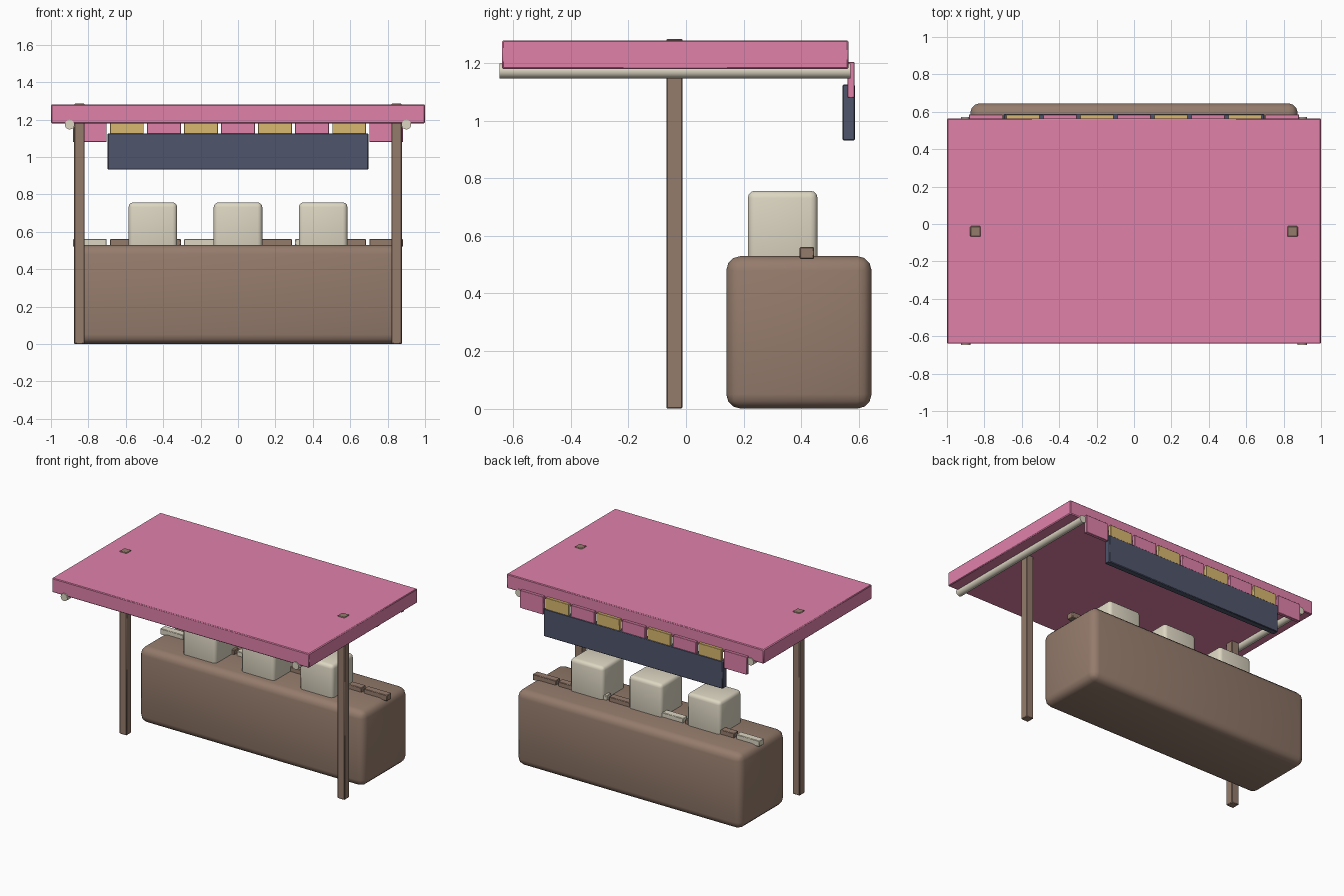
import bpy, math

if "Cube" in bpy.data.objects:
    bpy.data.objects.remove(bpy.data.objects["Cube"])


def material(name, rgb):
    m = bpy.data.materials.new(name)
    m.diffuse_color = (*rgb, 1)
    m.use_nodes = True
    m.node_tree.nodes["Principled BSDF"].inputs["Base Color"].default_value = m.diffuse_color
    return m


PINK = material("pink_cloth", (0.75, 0.22, 0.40))
GOLD = material("gold_cloth", (0.70, 0.48, 0.16))
BROWN = material("brown_wood", (0.30, 0.20, 0.15))
CREAM = material("cream", (0.72, 0.67, 0.54))
NAVY = material("navy_board", (0.08, 0.09, 0.15))


def finish(obj, name, mat, bevel=0, segments=1):
    obj.name = name
    obj.data.materials.append(mat)
    if bevel:
        mod = obj.modifiers.new("rounded_edges", 'BEVEL')
        mod.width, mod.segments = bevel, segments
        bpy.ops.object.modifier_apply(modifier=mod.name)
    bpy.ops.object.shade_smooth_by_angle(angle=math.radians(40))
    return obj


def box(name, x, y, z, mat, bevel=0, segments=1):
    """Box from (min, max) ranges on each axis."""
    ranges = (x, y, z)
    bpy.ops.mesh.primitive_cube_add(size=1, location=[(a + b) / 2 for a, b in ranges])
    obj = bpy.context.object
    obj.scale = [b - a for a, b in ranges]
    bpy.ops.object.transform_apply(location=False, rotation=False, scale=True)
    return finish(obj, name, mat, bevel, segments)


# Flat awning roof
box("awning", (-1, 1), (-0.64, 0.565), (1.18, 1.28), PINK, 0.005)

# Posts poking through the awning, and side rails under it
for side, s in (("left", -1), ("right", 1)):
    x = 0.848 * s
    box(f"{side}_post", (x - 0.028, x + 0.028), (-0.068, -0.012), (0, 1.285), BROWN, 0.004)
    bpy.ops.mesh.primitive_cylinder_add(vertices=16, radius=0.026, depth=1.22,
                                        location=(0.9 * s, -0.038, 1.173),
                                        rotation=(math.pi / 2, 0, 0))
    finish(bpy.context.object, f"{side}_rail", CREAM)

# Rounded counter
box("counter", (-0.875, 0.875), (0.14, 0.645), (0, 0.53), BROWN, 0.05, 3)

# Goods boxes set on the counter
for i in (-1, 0, 1):
    x = 0.455 * i
    box(f"goods_box_{i + 2}", (x - 0.13, x + 0.13), (0.215, 0.457), (0.49, 0.757), CREAM, 0.025, 3)

# Alternating cloth flaps and counter slats share one spacing
for k in range(-4, 5):
    x = 0.198 * k
    span = (x - 0.09, x + 0.09)
    even = k % 2 == 0
    box(f"flap_{k + 5}", span, (0.561, 0.585), (1.08, 1.205), PINK if even else GOLD, 0.002)
    box(f"slat_{k + 5}", span, (0.395, 0.445), (0.52, 0.561),
        CREAM if k in (-4, -1, 2) else BROWN, 0.003)

# Hanging sign board
box("sign_board", (-0.697, 0.697), (0.544, 0.588), (0.932, 1.126), NAVY, 0.004)
